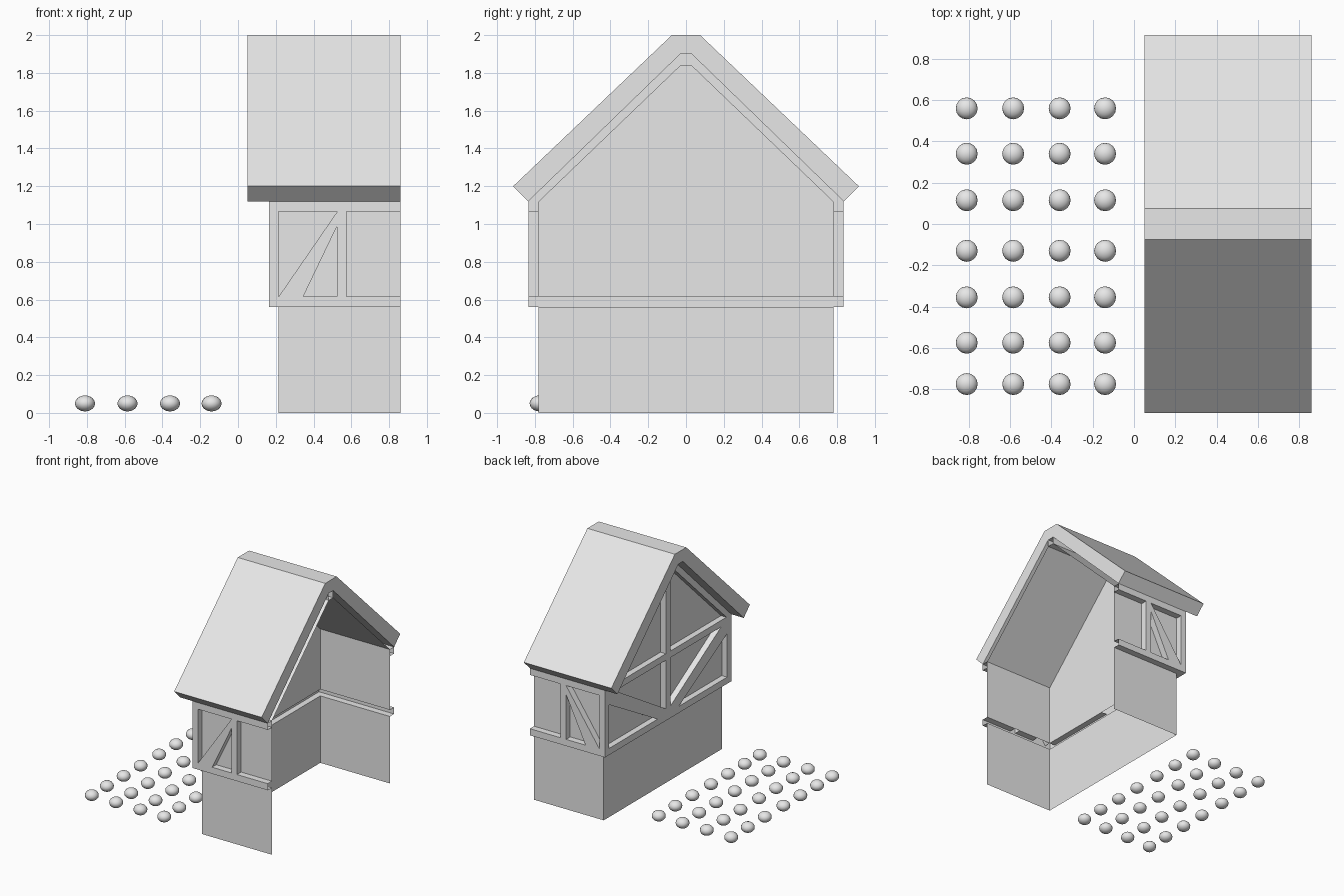
import bpy, bmesh
from mathutils import Vector

if "Cube" in bpy.data.objects:
    bpy.data.objects.remove(bpy.data.objects["Cube"], do_unlink=True)

grey = bpy.data.materials.new("plain_grey")
grey.use_nodes = True
colour = (0.8, 0.8, 0.8, 1)
grey.diffuse_color = colour
grey.node_tree.nodes["Principled BSDF"].inputs["Base Color"].default_value = colour

# Key dimensions: cut end, wall sheet and timber face positions
END = 0.86
WALL_X, WALL_Y = 0.215, 0.78
FACE_X, FACE_Y = 0.165, 0.835
SILL, SILL_TOP, PLATE, EAVE = 0.56, 0.615, 1.065, 1.12


def finish(name, bm):
    mesh = bpy.data.meshes.new(name)
    bm.to_mesh(mesh)
    bm.free()
    mesh.materials.append(grey)
    obj = bpy.data.objects.new(name, mesh)
    bpy.context.collection.objects.link(obj)
    return obj


def sheet(name, polygons):
    """Thin surface made of flat polygons."""
    bm = bmesh.new()
    for poly in polygons:
        bm.faces.new([bm.verts.new(p) for p in poly])
    bmesh.ops.remove_doubles(bm, verts=bm.verts[:], dist=0.0001)
    return finish(name, bm)


def along_x(profile, x0, x1):
    """Strips joining a (y, z) path at x0 to the same path at x1."""
    return [[(x0, *a), (x1, *a), (x1, *b), (x0, *b)]
            for a, b in zip(profile, profile[1:])]


def timber_frame(name, outline, holes, place, inward, open_edges):
    """Pierced face with its edges turned back to the wall, open behind."""
    bm = bmesh.new()
    all_edges, sides = [], []
    for loop in [outline] + holes:
        verts = [bm.verts.new(place(*p)) for p in loop]
        for i, v in enumerate(verts):
            edge = bm.edges.new((v, verts[(i + 1) % len(verts)]))
            all_edges.append(edge)
            if loop is not outline or i not in open_edges:
                sides.append(edge)
    inward = Vector(inward)
    bmesh.ops.triangle_fill(bm, edges=all_edges, use_beauty=True,
                            use_dissolve=False, normal=-inward)
    fronts = bm.faces[:]
    new = bmesh.ops.extrude_edge_only(bm, edges=sides)["geom"]
    bmesh.ops.translate(bm, vec=inward,
                        verts=[g for g in new if isinstance(g, bmesh.types.BMVert)])
    bmesh.ops.recalc_face_normals(bm, faces=bm.faces[:])
    if fronts[0].normal.dot(inward) > 0:
        bmesh.ops.reverse_faces(bm, faces=bm.faces[:])
    return finish(name, bm)


# Wall sheets: lower storey and upper storey, one end left open
for side, name in ((-1, "front"), (1, "back")):
    y = side * WALL_Y
    for z0, z1, level in ((0, SILL, "lower"), (SILL_TOP, EAVE, "upper")):
        path = [(y, z0), (y, z1)]
        sheet(f"{name}_{level}_wall",
              along_x(path if side < 0 else path[::-1], WALL_X, END))

sheet("gable_lower_wall", [[(WALL_X, WALL_Y, 0), (WALL_X, -WALL_Y, 0),
                            (WALL_X, -WALL_Y, SILL), (WALL_X, WALL_Y, SILL)]])
ceiling = [(-WALL_Y, EAVE), (-0.03, 1.84), (0.03, 1.84), (WALL_Y, EAVE)]
gable = [(WALL_Y, SILL_TOP), (-WALL_Y, SILL_TOP)] + ceiling
sheet("gable_upper_wall", [[(WALL_X, y, z) for y, z in gable]])

# Sloped ceiling and hollow ridge beam
sheet("ceiling", along_x(ceiling[::-1], WALL_X, END))
for side in (-1, 1):
    sheet("ridge_beam_side", along_x([(side * 0.03, 1.84), (side * 0.03, 1.9)], FACE_X, END))

# Timber frames on the long walls
long_outline = [(FACE_X, SILL), (END, SILL), (END, SILL_TOP), (0.575, SILL_TOP),
                (0.575, PLATE), (END, PLATE), (END, EAVE), (FACE_X, EAVE)]
long_holes = [[(WALL_X, SILL_TOP), (0.525, PLATE), (WALL_X, PLATE)],
              [(0.345, SILL_TOP), (0.525, SILL_TOP), (0.525, 0.99)]]
for side, name in ((-1, "front_timber_frame"), (1, "back_timber_frame")):
    timber_frame(name, long_outline, long_holes,
                 lambda u, v, s=side: (u, s * FACE_Y, v),
                 (0, side * (WALL_Y - FACE_Y), 0), {1, 5, 7})

# Timber frame on the gable: sill, rail, king post, braces and rafters
gable_outline = [(-FACE_Y, SILL), (FACE_Y, SILL), (FACE_Y, EAVE),
                 (0.03, 1.9), (-0.03, 1.9), (-FACE_Y, EAVE)]
half_holes = [[(0.03, PLATE), (0.03, 0.66), (0.7, PLATE)],
              [(0.14, SILL_TOP), (WALL_Y, SILL_TOP), (WALL_Y, 0.98)],
              [(0.03, EAVE), (0.77, EAVE), (0.03, 1.83)]]
gable_holes = [[(s * u, v) for u, v in hole] for hole in half_holes for s in (-1, 1)]
timber_frame("gable_timber_frame", gable_outline, gable_holes,
             lambda u, v: (FACE_X, u, v), (WALL_X - FACE_X, 0, 0), {1, 2, 3, 4, 5})

# Thick roof with a flat ridge
half_roof = [(0.03, 1.9), (FACE_Y, EAVE), (0.915, 1.2), (0.075, 2.0)]
profile = half_roof + [(-y, z) for y, z in half_roof[::-1]]
bm = bmesh.new()
cap = bm.faces.new([bm.verts.new((0.05, y, z)) for y, z in profile])
new = bmesh.ops.extrude_face_region(bm, geom=[cap], use_keep_orig=True)["geom"]
bmesh.ops.translate(bm, vec=(END - 0.05, 0, 0),
                    verts=[g for g in new if isinstance(g, bmesh.types.BMVert)])
bmesh.ops.recalc_face_normals(bm, faces=bm.faces[:])
finish("roof", bm)

# Garden rows of flattened balls
bm = bmesh.new()
bmesh.ops.create_uvsphere(bm, u_segments=16, v_segments=10, radius=0.053)
bmesh.ops.scale(bm, vec=(1, 1, 0.8), verts=bm.verts[:])
for f in bm.faces:
    f.smooth = True
ball = finish("garden_ball", bm)
ball_spots = [(x, y) for x in (-0.81, -0.585, -0.36, -0.14)
              for y in (-0.775, -0.575, -0.355, -0.13, 0.115, 0.34, 0.56)]
for i, (x, y) in enumerate(ball_spots):
    obj = ball
    if i:
        obj = ball.copy()
        bpy.context.collection.objects.link(obj)
    obj.location = (x, y, 0.05)
